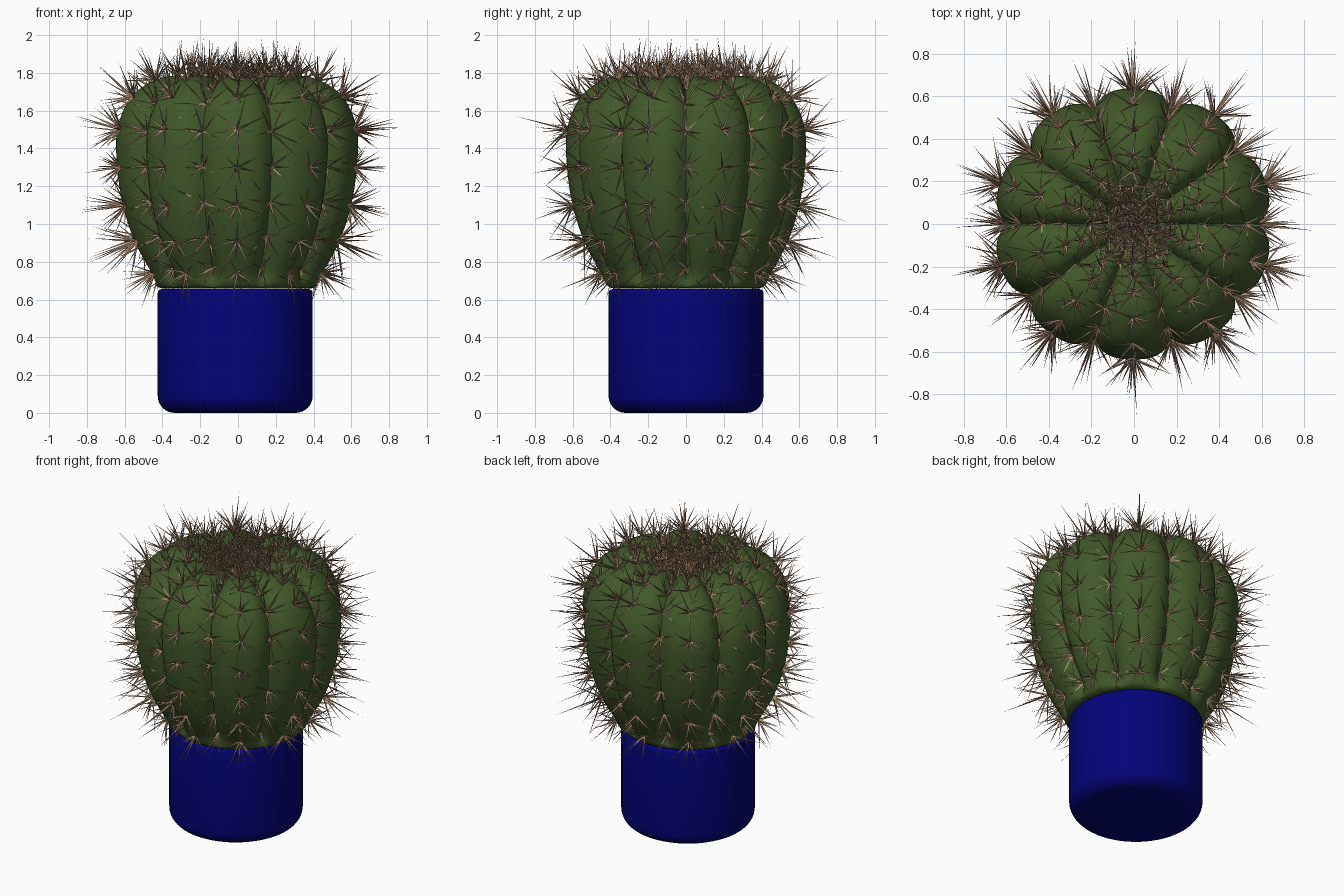
import bpy, bmesh, math, random
from mathutils import Vector

random.seed(4)
cube = bpy.data.objects.get("Cube")
if cube:
    bpy.data.objects.remove(cube)


def material(name, rgb):
    m = bpy.data.materials.new(name)
    m.use_nodes = True
    m.diffuse_color = (*rgb, 1)
    m.node_tree.nodes["Principled BSDF"].inputs["Base Color"].default_value = (*rgb, 1)
    return m


green = material("cactus green", (0.054, 0.10, 0.023))
blue = material("glazed blue", (0.001, 0.001, 0.19))
brown = material("spine tan", (0.42, 0.26, 0.16))


def finish(bm, name, mat, angle=40):
    bmesh.ops.recalc_face_normals(bm, faces=bm.faces)
    mesh = bpy.data.meshes.new(name)
    bm.to_mesh(mesh)
    bm.free()
    mesh.materials.append(mat)
    ob = bpy.data.objects.new(name, mesh)
    bpy.context.collection.objects.link(ob)
    bpy.context.view_layer.objects.active = ob
    bpy.ops.object.select_all(action='DESELECT')
    ob.select_set(True)
    bpy.ops.object.shade_smooth_by_angle(angle=math.radians(angle))


def sweep(bm, point, rows, cols):
    """Skin a closed grid of rings given by point(row, angle)."""
    rings = [[bm.verts.new(point(r, math.tau * c / cols)) for c in range(cols)]
             for r in rows]
    for a, b in zip(rings, rings[1:]):
        for i in range(cols):
            j = (i + 1) % cols
            bm.faces.new((a[i], a[j], b[j], b[i]))
    bm.faces.new(rings[0])
    bm.faces.new(rings[-1])


# Pot: turned profile with a rounded foot and a softened rim
R, FOOT, RIM, TOP = 0.41, 0.09, 0.02, 0.655
pot = []
for i in range(9):
    a = math.pi / 2 * i / 8
    pot.append((R - FOOT + FOOT * math.sin(a), FOOT - FOOT * math.cos(a)))
for i in range(5):
    a = math.pi / 2 * i / 4
    pot.append((R - RIM + RIM * math.cos(a), TOP - RIM + RIM * math.sin(a)))


def pot_point(row, ang):
    r, z = pot[row]
    return (r * math.cos(ang) - 0.015, r * math.sin(ang), z)


bm = bmesh.new()
sweep(bm, pot_point, range(len(pot)), 64)
finish(bm, "pot", blue)

# Cactus body: ten ribs around a profile that dips at the crown
RIBS = 10
profile = [Vector(p) for p in (
    (0.30, 0.663), (0.405, 0.665), (0.45, 0.74), (0.54, 0.91), (0.60, 1.10),
    (0.63, 1.30), (0.63, 1.50), (0.56, 1.67), (0.44, 1.76), (0.32, 1.785),
    (0.20, 1.765), (0.10, 1.71), (0.01, 1.66))]
LAST = len(profile) - 1


def curve(t):
    i = min(int(t), LAST - 1)
    u = t - i
    p = [profile[min(max(i + k, 0), LAST)] for k in (-1, 0, 1, 2)]
    return 0.5 * (2 * p[1] + (p[2] - p[0]) * u
                  + (2 * p[0] - 5 * p[1] + 4 * p[2] - p[3]) * u ** 2
                  + (3 * p[1] - p[0] - 3 * p[2] + p[3]) * u ** 3)


def outward(t):
    d = curve(min(t + 0.05, LAST)) - curve(max(t - 0.05, 0))
    return Vector((d.y, -d.x)).normalized()


def body_point(t, ang):
    p = curve(t)
    groove = (1 - abs(math.sin(RIBS / 2 * ang))) ** 1.8
    depth = 0.062 * min(1, p.x / 0.3) * min(1, max(0, t - 1))
    p = p - outward(t) * groove * depth
    return Vector((1.03 * p.x * math.cos(ang) - 0.005, p.x * math.sin(ang), p.y))


bm = bmesh.new()
sweep(bm, body_point, [LAST * i / 60 for i in range(61)], RIBS * 14)
finish(bm, "cactus_body", green, 50)


# Spines: slender three-sided thorns in starry clusters
def spine(bm, base, direction, length, radius=0.007):
    d = direction.normalized()
    u = d.orthogonal().normalized()
    v = d.cross(u)
    ring = []
    for k in range(3):
        a = math.tau * k / 3
        ring.append(bm.verts.new(base - d * 0.01 + radius * (u * math.cos(a) + v * math.sin(a))))
    tip = bm.verts.new(base + d * length)
    for k in range(3):
        bm.faces.new((ring[k], ring[(k + 1) % 3], tip))


def cluster(bm, t, ang, size, count):
    base = body_point(t, ang)
    n = outward(t)
    normal = Vector((n.x * math.cos(ang), n.x * math.sin(ang), n.y))
    side = normal.orthogonal().normalized()
    other = normal.cross(side)
    turn = random.uniform(0, math.tau)
    for k in range(count):
        a = turn + math.tau * k / count + random.uniform(-0.25, 0.25)
        tilt = math.radians(random.uniform(25, 72))
        d = normal * math.cos(tilt) + (side * math.cos(a) + other * math.sin(a)) * math.sin(tilt)
        spine(bm, base, d, size * random.uniform(0.6, 0.95))
    spine(bm, base, normal + side * random.uniform(-0.2, 0.2), size * random.uniform(0.9, 1.1))


bm = bmesh.new()
# row position, clusters around, spine length, spines per cluster
rows = [(2, 20, 0.22, 7), (3, 20, 0.30, 7), (4, 20, 0.25, 7), (5, 20, 0.19, 7),
        (6, 20, 0.26, 7), (7, 20, 0.25, 7), (8, 20, 0.22, 7), (9, 20, 0.195, 7),
        (9.6, 10, 0.20, 7), (10.2, 20, 0.21, 7), (10.8, 10, 0.23, 8), (11.4, 10, 0.25, 8)]
for t, around, size, count in rows:
    for c in range(around):
        cluster(bm, t, math.tau * c / around + math.pi / RIBS, size, count)
finish(bm, "spines", brown, 30)
